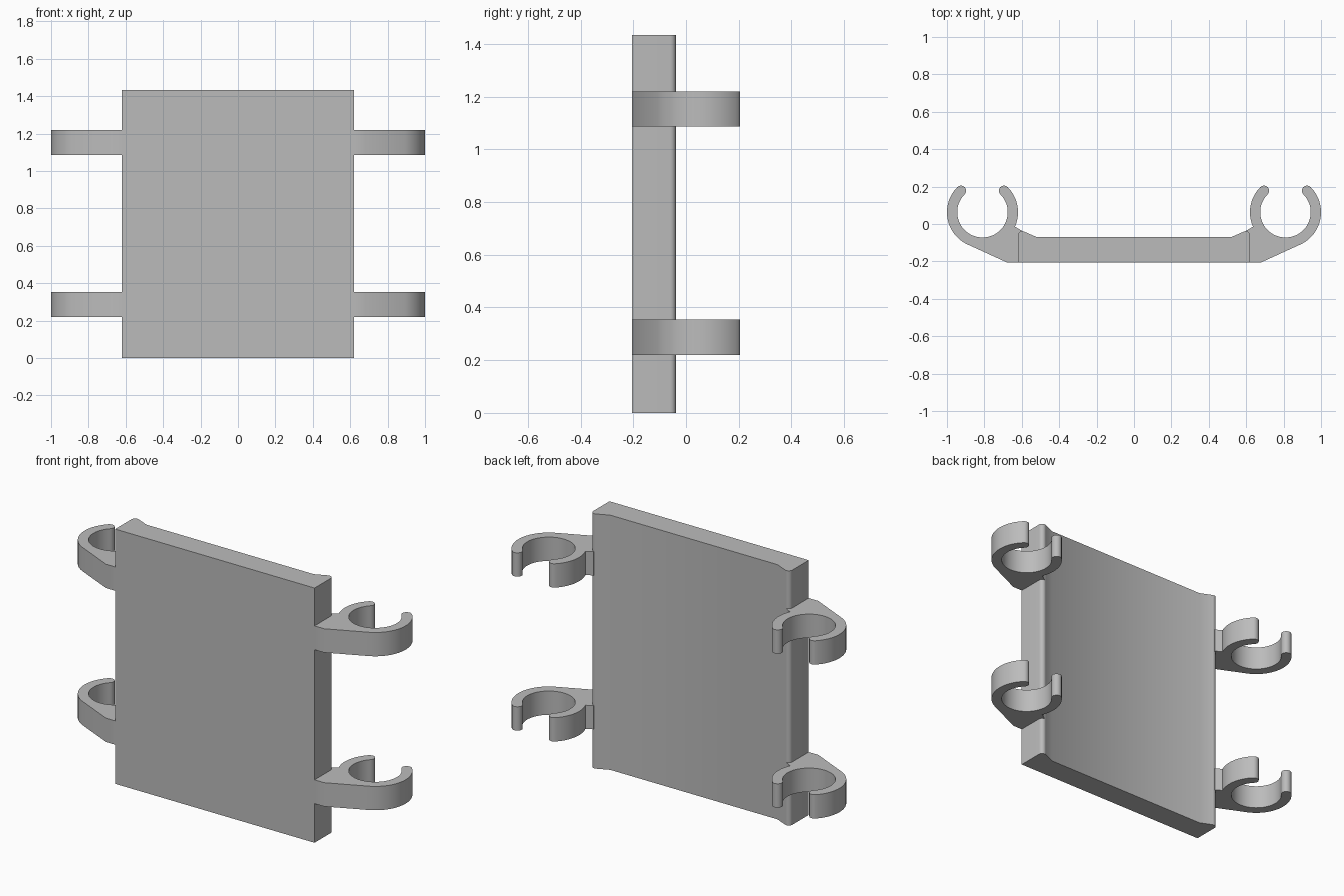
import bpy, bmesh
from math import cos, sin, radians, pi
from mathutils import Vector

cube = bpy.data.objects.get("Cube")
if cube:
    bpy.data.objects.remove(cube, do_unlink=True)

grey = bpy.data.materials.new("light_grey")
grey.use_nodes = True
colour = (0.5, 0.5, 0.5, 1)
grey.diffuse_color = colour
grey.node_tree.nodes["Principled BSDF"].inputs["Base Color"].default_value = colour

FRONT = -0.205
CENTRE = Vector((0.81, 0.063))
OUTER, INNER = 0.19, 0.135


def arc(centre, radius, start, end, steps):
    """Points along an arc, angles in degrees."""
    angles = [radians(start + (end - start) * i / steps) for i in range(steps + 1)]
    return [(centre[0] + radius * cos(a), centre[1] + radius * sin(a)) for a in angles]


def extrude(name, outline, bottom, top):
    """Upright prism from a plan outline."""
    bm = bmesh.new()
    face = bm.faces.new([bm.verts.new((x, y, bottom)) for x, y in outline])
    result = bmesh.ops.extrude_face_region(bm, geom=[face])
    verts = [v for v in result["geom"] if isinstance(v, bmesh.types.BMVert)]
    bmesh.ops.translate(bm, verts=verts, vec=(0, 0, top - bottom))
    bmesh.ops.recalc_face_normals(bm, faces=bm.faces)
    mesh = bpy.data.meshes.new(name)
    bm.to_mesh(mesh)
    bm.free()
    mesh.materials.append(grey)
    obj = bpy.data.objects.new(name, mesh)
    bpy.context.collection.objects.link(obj)
    bpy.ops.object.select_all(action="DESELECT")
    obj.select_set(True)
    bpy.context.view_layer.objects.active = obj
    bpy.ops.object.shade_smooth_by_angle(angle=radians(30))
    return obj


def mirrored(points):
    return [(-x, y) for x, y in reversed(points)]


# Panel with a rounded ridge along each back edge
ridge = [(0.62, FRONT)] + arc((0.598, -0.06), 0.022, 0, 115, 8) + [(0.52, -0.07)]
extrude("panel", ridge + mirrored(ridge), 0, 1.433)

# Open clip: outer arm, rounded tips, inner bore, then the web to the panel
middle, tip = (OUTER + INNER) / 2, (OUTER - INNER) / 2


def tip_cap(angle, start):
    a = radians(angle)
    centre = CENTRE + middle * Vector((cos(a), sin(a)))
    return arc(centre, tip, start, start + 180, 10)[1:-1]


clip = [(0.62, FRONT), (0.68, FRONT)]
clip += arc(CENTRE, OUTER, -64.5, 45, 28)
clip += tip_cap(45, 45)
clip += arc(CENTRE, INNER, 45, -225, 56)
clip += tip_cap(135, -45)
clip += arc(CENTRE, OUTER, 135, 204, 18)
clip += [(0.6, -0.036), (0.61, -0.1)]

for level, bottom in (("lower", 0.22), ("upper", 1.086)):
    for side, outline in (("left", clip), ("right", mirrored(clip))):
        extrude(f"{level}_{side}_clip", outline, bottom, bottom + 0.134)
